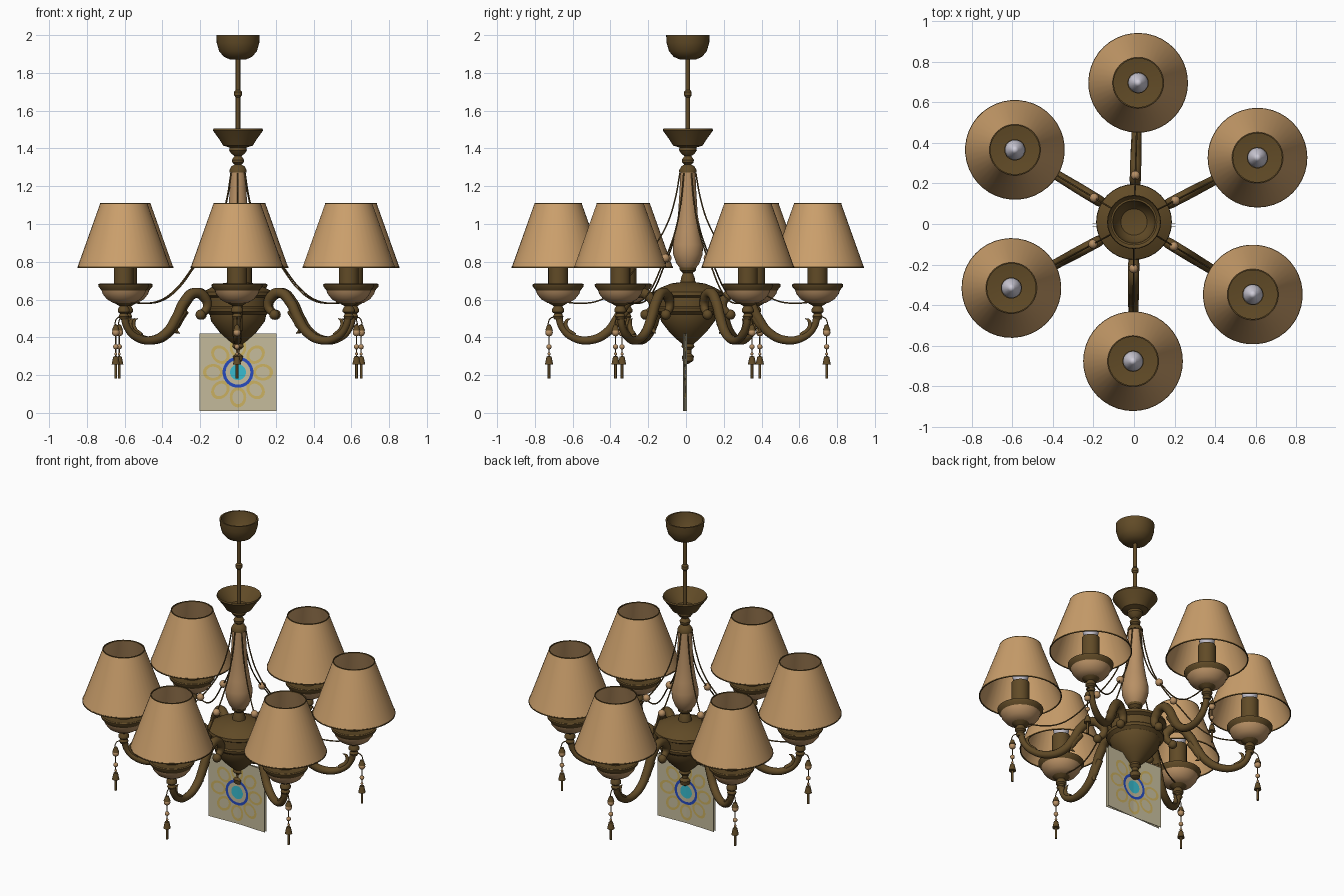
import bpy, bmesh, math
from mathutils import Matrix, Vector

cube = bpy.data.objects.get("Cube")
if cube:
    bpy.data.objects.remove(cube, do_unlink=True)


def material(name, rgb):
    m = bpy.data.materials.new(name)
    m.use_nodes = True
    col = (*rgb, 1)
    m.diffuse_color = col
    bsdf = next(n for n in m.node_tree.nodes if n.type == 'BSDF_PRINCIPLED')
    bsdf.inputs["Base Color"].default_value = col
    return m


BRONZE = material("aged bronze", (0.12, 0.07, 0.02))
SHADE = material("tan fabric", (0.60, 0.35, 0.15))
CERAMIC = material("tan ceramic", (0.48, 0.28, 0.13))
GLASS = material("pale glass", (0.62, 0.60, 0.68))
KHAKI = material("pale khaki", (0.56, 0.50, 0.33))
GOLD = material("soft gold", (0.60, 0.44, 0.12))
BLUE = material("deep blue", (0.02, 0.07, 0.52))
CYAN = material("cyan", (0.04, 0.50, 0.62))

CENTRE = Vector((0, 0.01, 0))
ANGLES = (27.5, 88.3, 148.8, 208.3, 269.6, 328.6)
R = 0.687          # distance from the centre to each lamp
HANG = 0.735       # distance from the centre to each pendant


def place(name, data, angle=0):
    ob = bpy.data.objects.new(name, data)
    ob.location = CENTRE
    ob.rotation_euler.z = math.radians(angle)
    bpy.context.collection.objects.link(ob)
    return ob


def around(name, data):
    for i, a in enumerate(ANGLES):
        place(f"{name}_{i + 1}", data, a)


def finish(bm, name, mats, sharp=35):
    me = bpy.data.meshes.new(name)
    for f in bm.faces:
        f.smooth = True
    for e in bm.edges:
        if len(e.link_faces) == 2 and e.calc_face_angle(0) > math.radians(sharp):
            e.smooth = False
    bm.to_mesh(me)
    bm.free()
    for m in mats:
        me.materials.append(m)
    return me


def lathe(name, profile, mat, x=0, steps=32):
    """Turn an (r, z) profile about the vertical axis at distance x."""
    bm = bmesh.new()
    vs = [bm.verts.new((r, 0, z)) for r, z in profile]
    es = [bm.edges.new(p) for p in zip(vs, vs[1:])]
    bmesh.ops.spin(bm, geom=vs + es, cent=(0, 0, 0), axis=(0, 0, 1),
                   angle=math.tau, steps=steps)
    bmesh.ops.remove_doubles(bm, verts=bm.verts, dist=1e-4)
    bmesh.ops.recalc_face_normals(bm, faces=bm.faces)
    bmesh.ops.translate(bm, verts=bm.verts, vec=(x, 0, 0))
    return finish(bm, name, [mat])


def balls(name, spots, mat):
    bm = bmesh.new()
    for x, z, r in spots:
        bmesh.ops.create_uvsphere(bm, u_segments=12, v_segments=8, radius=r,
                                  matrix=Matrix.Translation((x, 0, z)))
    return finish(bm, name, [mat])


def tube(name, pts, mat, depth):
    """Smooth tube through (x, z, thickness) points."""
    cu = bpy.data.curves.new(name, 'CURVE')
    cu.dimensions = '3D'
    cu.bevel_depth, cu.bevel_resolution = depth, 3
    cu.resolution_u = 8
    cu.use_fill_caps = True
    sp = cu.splines.new('BEZIER')
    sp.bezier_points.add(len(pts) - 1)
    for bp, (x, z, t) in zip(sp.bezier_points, pts):
        bp.co = (x, 0, z)
        bp.radius = t
        bp.handle_left_type = bp.handle_right_type = 'AUTO'
    cu.materials.append(mat)
    return cu


# Ceiling canopy, rod and upper cup
place("ceiling_canopy", lathe("ceiling_canopy", [
    (0.105, 2.0), (0.115, 2.0), (0.113, 1.96), (0.1, 1.915), (0.075, 1.885), (0.04, 1.87),
    (0, 1.87), (0, 1.885), (0.065, 1.895), (0.092, 1.925), (0.105, 2.0)], BRONZE))
place("rod", lathe("rod", [
    (0.012, 1.88), (0.012, 1.71), (0.02, 1.7), (0.02, 1.68), (0.012, 1.67), (0.012, 1.4)],
    BRONZE, steps=16))
place("upper_cup", lathe("upper_cup", [
    (0, 1.43), (0.06, 1.43), (0.122, 1.495), (0.13, 1.505), (0.133, 1.495), (0.1, 1.45),
    (0.078, 1.415), (0.045, 1.405), (0.047, 1.39), (0.035, 1.372), (0.018, 1.36),
    (0.032, 1.34), (0.03, 1.325), (0.018, 1.315), (0.035, 1.305), (0.046, 1.285),
    (0.046, 1.272), (0, 1.27)], BRONZE))

# Central column and body
place("column", lathe("column", [
    (0, 1.275), (0.04, 1.275), (0.044, 1.18), (0.052, 1.05), (0.066, 0.96), (0.08, 0.89),
    (0.078, 0.84), (0.06, 0.79), (0.04, 0.765), (0, 0.765)], CERAMIC))
place("body", lathe("body", [
    (0, 0.77), (0.045, 0.77), (0.042, 0.755), (0.026, 0.74), (0.036, 0.715), (0.04, 0.692),
    (0.09, 0.685), (0.14, 0.665), (0.185, 0.64), (0.187, 0.622), (0.165, 0.61),
    (0.165, 0.562), (0.173, 0.555), (0.17, 0.538), (0.15, 0.52), (0.142, 0.485),
    (0.1, 0.43), (0.06, 0.39), (0.03, 0.365), (0.035, 0.35), (0.02, 0.335), (0.018, 0.315),
    (0.032, 0.3), (0.028, 0.275), (0, 0.258)], BRONZE))

# Scrolled arms with leaf tips
around("arm", tube("arm", [
    (R, 0.53, .9), (0.665, 0.45, .8), (0.61, 0.4, .9), (0.52, 0.385, 1), (0.43, 0.425, 1.1),
    (0.37, 0.505, 1.15), (0.325, 0.585, 1.2), (0.265, 0.635, 1.2), (0.205, 0.615, 1.2),
    (0.185, 0.565, 1), (0.215, 0.525, .8)], BRONZE, 0.023))
around("arm_leaf", tube("arm_leaf", [
    (0.325, 0.54, 1.2), (0.375, 0.47, 1.3), (0.385, 0.44, .8), (0.36, 0.42, .1)],
    BRONZE, 0.016))
around("outer_leaf", tube("outer_leaf", [
    (0.6, 0.41, 1), (0.645, 0.45, 1), (0.64, 0.49, .6), (0.62, 0.5, .1)], BRONZE, 0.014))
around("arm_scroll", balls("arm_scroll", [(0.225, 0.52, 0.027)], BRONZE))

# Lamp holders
around("arm_neck", lathe("arm_neck", [
    (0, 0.595), (0.06, 0.59), (0.045, 0.578), (0.022, 0.565), (0.032, 0.548), (0.032, 0.535),
    (0.02, 0.525), (0.028, 0.51), (0.02, 0.495), (0, 0.49)], BRONZE, R, 20))
around("lamp_bowl", lathe("lamp_bowl", [
    (0.118, 0.648), (0.112, 0.63), (0.09, 0.602), (0.058, 0.583), (0, 0.583)], CERAMIC, R))
around("drip_dish", lathe("drip_dish", [
    (0, 0.672), (0.05, 0.672), (0.128, 0.684), (0.136, 0.68), (0.134, 0.668), (0.115, 0.645),
    (0, 0.645)], BRONZE, R))
around("candle_tube", lathe("candle_tube", [
    (0.053, 0.67), (0.053, 0.86), (0, 0.86)], BRONZE, R, 20))
around("bulb", lathe("bulb", [
    (0.025, 0.855), (0.045, 0.885), (0.05, 0.915), (0.04, 0.95), (0.018, 0.99), (0, 1.01)],
    GLASS, R, 16))

# Open fabric shades with dark trims
around("shade", lathe("shade", [
    (0.125, 1.108), (0.245, 0.772), (0.242, 0.772), (0.122, 1.108), (0.125, 1.108)],
    SHADE, R, 40))
for label, r, z in (("top", 0.126, 1.108), ("bottom", 0.246, 0.772)):
    around(f"shade_{label}_trim", lathe(f"shade_{label}_trim", [
        (r, z - 0.004), (r, z + 0.003), (r - 0.006, z + 0.003), (r - 0.006, z - 0.004),
        (r, z - 0.004)], BRONZE, R, 40))

# Draped cords with a bead
around("cord", tube("cord", [
    (0.042, 1.27, 1), (0.068, 1.13, 1), (0.11, 1.0, 1), (0.18, 0.88, 1), (0.26, 0.785, 1),
    (0.38, 0.65, 1), (0.47, 0.595, 1), (0.56, 0.58, 1), (0.64, 0.585, 1)], BRONZE, 0.004))
around("cord_bead", balls("cord_bead", [(0.23, 0.82, 0.023)], CERAMIC))

# Hanging pendants
around("pendant_hook", tube("pendant_hook", [
    (R, 0.505, 1), (0.72, 0.505, 1), (HANG, 0.49, 1), (HANG, 0.4, 1), (HANG, 0.25, 1)],
    BRONZE, 0.003))
around("pendant_beads", balls("pendant_beads", [
    (HANG, 0.425, 0.02), (HANG, 0.35, 0.014), (HANG, 0.312, 0.008)], CERAMIC))
around("pendant_bell", lathe("pendant_bell", [
    (0, 0.302), (0.013, 0.298), (0.018, 0.275), (0.022, 0.256), (0.007, 0.256),
    (0.007, 0.183), (0, 0.183)], BRONZE, HANG, 12))
around("pendant_cap", lathe("pendant_cap", [
    (0, 0.47), (0.01, 0.465), (0.021, 0.435), (0, 0.435)], BRONZE, HANG, 12))


# Hanging square panels with a painted flower
def ring(bm, y, centre, size, hole, spin, index, n=32):
    cx, cz = centre
    turn = Matrix.Rotation(spin, 2)
    loops = []
    for k in (1, hole):
        loop = []
        for i in range(n):
            t = math.tau * i / n
            p = turn @ Vector((size[0] * k * math.cos(t), size[1] * k * math.sin(t)))
            loop.append(bm.verts.new((cx + p.x, y, cz + p.y)))
        loops.append(loop)
    for i in range(n):
        j = (i + 1) % n
        bm.faces.new((loops[0][i], loops[0][j], loops[1][j], loops[1][i])).material_index = index


def panel():
    bm = bmesh.new()
    half, mid = 0.204, 0.215
    m = Matrix.Translation((0, 0, mid)) @ Matrix.Diagonal((2 * half, 0.002, 2 * half, 1))
    bmesh.ops.create_cube(bm, size=1, matrix=m)
    for side in (-1, 1):
        for i in range(8):
            a = math.tau * i / 8
            at = (0.132 * math.cos(a), mid + 0.132 * math.sin(a))
            ring(bm, side * 0.002, at, (0.054, 0.044), 0.68, a, 1, 20)
        ring(bm, side * 0.0025, (0, mid), (0.082, 0.082), 0.8, 0, 2)
        ring(bm, side * 0.0025, (0, mid), (0.042, 0.042), 0.02, 0, 3)
    return finish(bm, "panel", [KHAKI, GOLD, BLUE, CYAN])


flower = panel()
for name, tilt in (("front_panel", 2.5), ("back_panel", -2.5)):
    place(name, flower, tilt).location.y = -0.005
